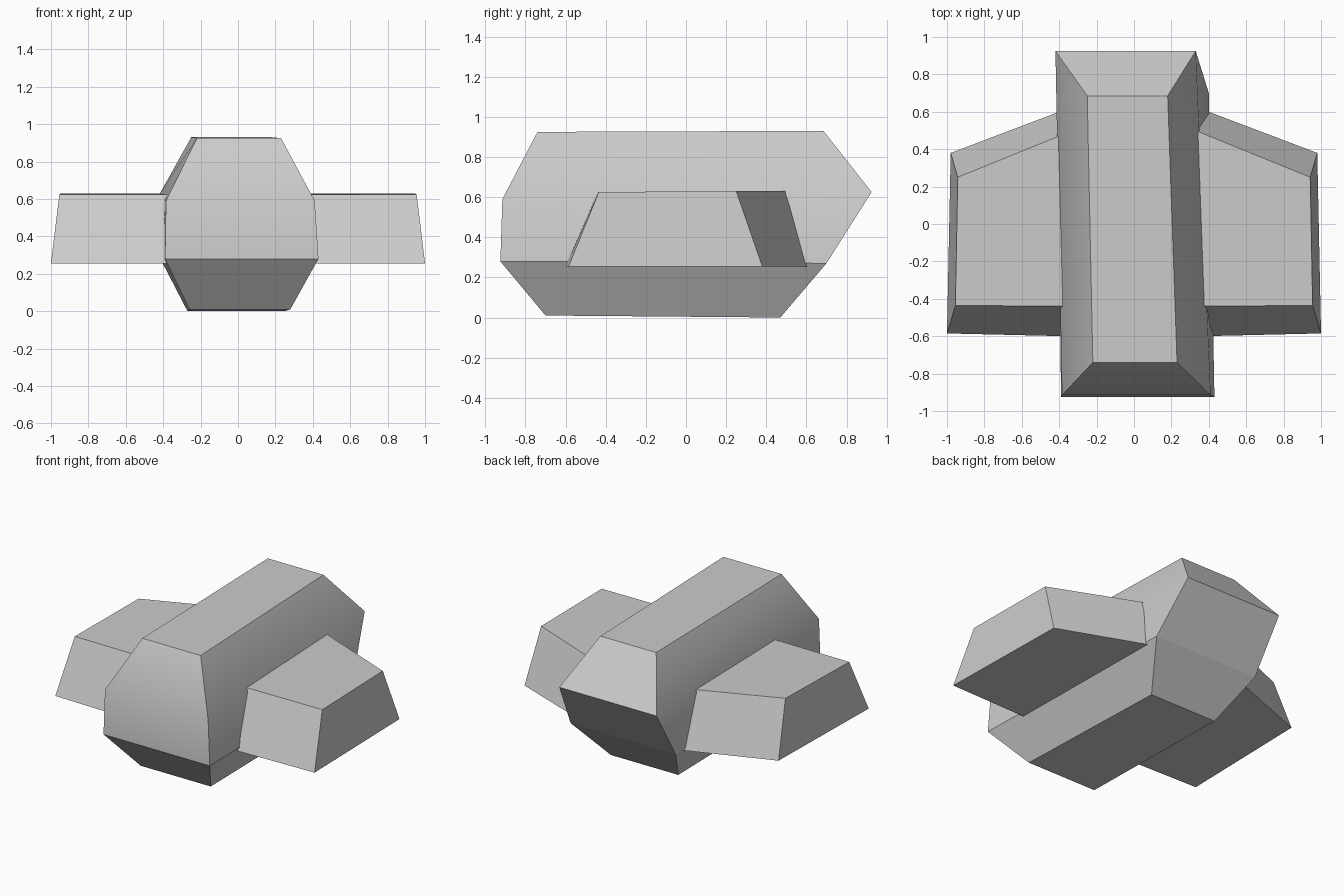
import bpy, math

cube = bpy.data.objects.get("Cube")
if cube:
    bpy.data.objects.remove(cube, do_unlink=True)

grey = bpy.data.materials.new("light grey")
grey.use_nodes = True
grey.diffuse_color = (0.6, 0.6, 0.6, 1)
grey.node_tree.nodes["Principled BSDF"].inputs["Base Color"].default_value = (0.6, 0.6, 0.6, 1)


def loft(name, rings):
    """Closed solid through stacked four-cornered rings, lowest first."""
    n = len(rings)
    verts = [p for ring in rings for p in ring]
    faces = [(3, 2, 1, 0), tuple(range(4 * n - 4, 4 * n))]
    for r in range(n - 1):
        for i in range(4):
            j = (i + 1) % 4
            faces.append((4 * r + i, 4 * r + j, 4 * r + 4 + j, 4 * r + 4 + i))
    mesh = bpy.data.meshes.new(name)
    mesh.from_pydata(verts, [], faces)
    mesh.materials.append(grey)
    obj = bpy.data.objects.new(name, mesh)
    bpy.context.collection.objects.link(obj)
    return obj


def level(front, back):
    """Ring from (x min, x max, y, z) of its front and back edges."""
    (a, b, y, z), (c, d, v, w) = front, back
    return [(a, y, z), (b, y, z), (d, v, w), (c, v, w)]


# Long faceted body
body = loft("body", [
    level((-0.26, 0.28, -0.70, 0.01), (-0.27, 0.25, 0.47, 0.0)),
    level((-0.39, 0.43, -0.925, 0.28), (-0.41, 0.40, 0.70, 0.27)),
    level((-0.385, 0.41, -0.915, 0.59), (-0.42, 0.33, 0.925, 0.625)),
    level((-0.22, 0.23, -0.74, 0.925), (-0.25, 0.18, 0.685, 0.93)),
])
bpy.context.view_layer.objects.active = body
body.select_set(True)
bpy.ops.object.shade_smooth_by_angle(angle=math.radians(32))
# Keep the lower crease crisp
for edge in body.data.edges:
    if all(0.2 < body.data.vertices[v].co.z < 0.35 for v in edge.vertices):
        edge.use_edge_sharp = True

# Side wings with sloped ends and a swept back edge
for name, s in (("left_wing", 1), ("right_wing", -1)):
    low = [(0.36, -0.60, 0.255), (1.0, -0.585, 0.255), (0.98, 0.38, 0.255), (0.36, 0.615, 0.255)]
    high = [(0.34, -0.44, 0.625), (0.955, -0.435, 0.625), (0.942, 0.25, 0.63), (0.34, 0.495, 0.63)]
    rings = [[(s * x, y, z) for x, y, z in ring] for ring in (low, high)]
    if s < 0:
        rings = [ring[::-1] for ring in rings]
    loft(name, rings)
